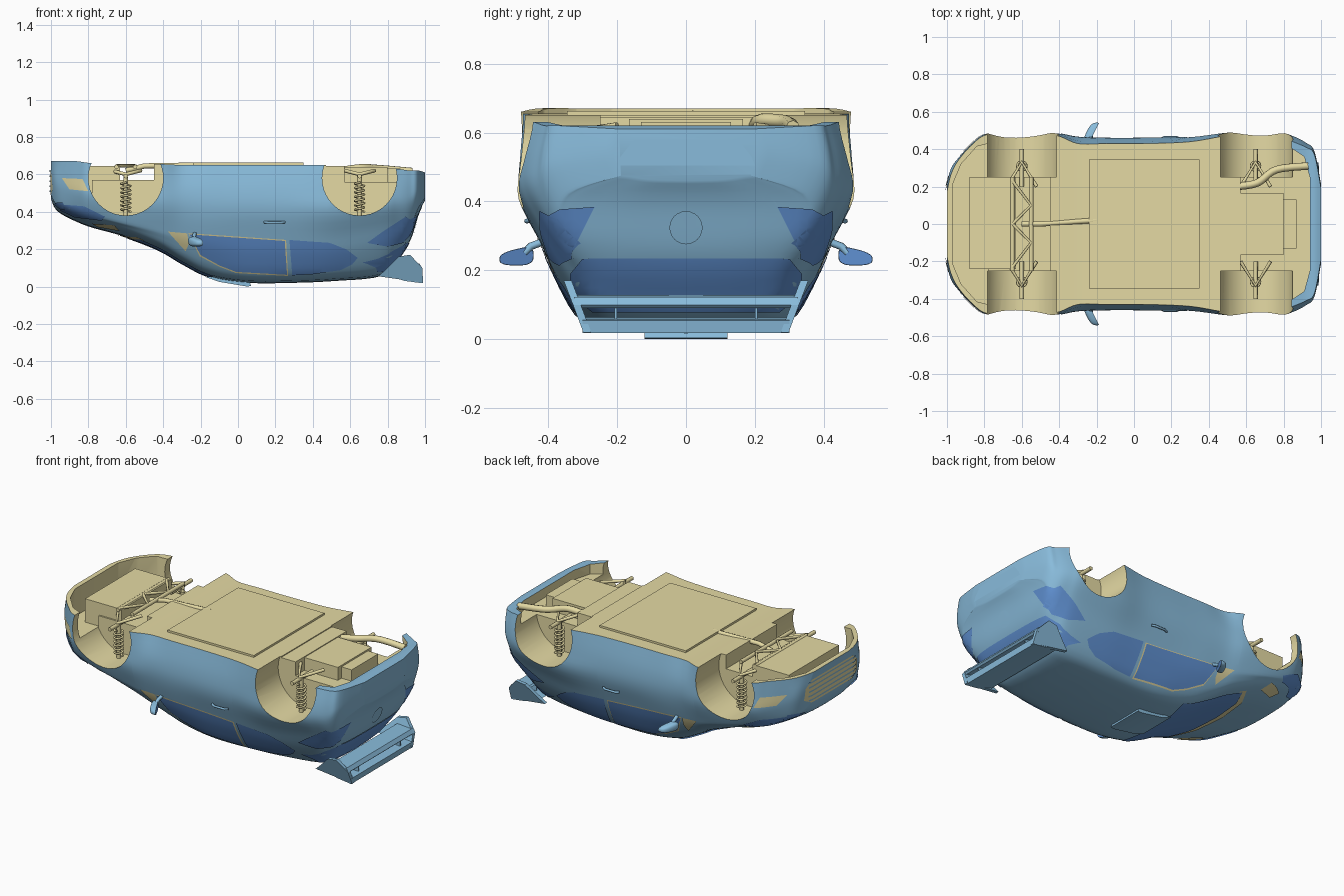
import bpy, bmesh, math
from mathutils import Vector
from mathutils.bvhtree import BVHTree

old = bpy.data.objects.get("Cube")
if old:
    bpy.data.objects.remove(old, do_unlink=True)


def material(name, rgb):
    m = bpy.data.materials.new(name)
    m.use_nodes = True
    m.diffuse_color = (*rgb, 1)
    m.node_tree.nodes["Principled BSDF"].inputs["Base Color"].default_value = (*rgb, 1)
    return m


PAINT = material("light blue paint", (0.25, 0.50, 0.71))
GLASS = material("deep blue glass", (0.12, 0.29, 0.66))
TAN = material("tan underside", (0.78, 0.70, 0.37))


def finish(name, bm, mats, angle=35):
    mesh = bpy.data.meshes.new(name)
    bm.to_mesh(mesh)
    bm.free()
    for m in mats:
        mesh.materials.append(m)
    smooth(mesh, angle)
    ob = bpy.data.objects.new(name, mesh)
    bpy.context.collection.objects.link(ob)
    return ob


def smooth(mesh, angle=35):
    for p in mesh.polygons:
        p.use_smooth = True
    mesh.set_sharp_from_angle(angle=math.radians(angle))


def place(a, b, axis, d):
    return Vector({"x": (d, a, b), "y": (a, d, b), "z": (a, b, d)}[axis])


def spline(points, steps):
    """Catmull-Rom curve through tuples of any length."""
    out, last = [], len(points) - 1
    for i in range(last):
        p = [points[max(0, min(last, i + k))] for k in (-1, 0, 1, 2)]
        for s in range(steps):
            t = s / steps
            out.append([b + t * (c - a) / 2 + t * t * (a - 2.5 * b + 2 * c - d / 2)
                        + t ** 3 * (1.5 * (b - c) + (d - a) / 2) for a, b, c, d in zip(*p)])
    return out + [list(points[-1])]


def prism(name, outline, axis, lo, hi, mat, slots=None):
    bm = bmesh.new()
    face = bm.faces.new([bm.verts.new(place(a, b, axis, lo)) for a, b in outline])
    new = bmesh.ops.extrude_face_region(bm, geom=[face])["geom"]
    shift = place(0, 0, axis, hi - lo)
    bmesh.ops.translate(bm, vec=shift, verts=[v for v in new if isinstance(v, bmesh.types.BMVert)])
    bmesh.ops.recalc_face_normals(bm, faces=bm.faces)
    if slots:
        for f in bm.faces:
            f.material_index = 1
    return finish(name, bm, slots or [mat], 30)


def box(name, x, y, z, mat):
    return prism(name, [(x[0], y[0]), (x[1], y[0]), (x[1], y[1]), (x[0], y[1])], "z", *z, mat)


def circle(cx, cz, r, n=40):
    return [(cx + r * math.cos(k * math.tau / n), cz + r * math.sin(k * math.tau / n)) for k in range(n)]


def tube(name, points, r, mat):
    cu = bpy.data.curves.new(name, "CURVE")
    cu.dimensions = "3D"
    cu.bevel_depth, cu.bevel_resolution, cu.use_fill_caps = r, 2, True
    sp = cu.splines.new("POLY")
    sp.points.add(len(points) - 1)
    for q, p in zip(sp.points, points):
        q.co = (*p, 1)
    cu.materials.append(mat)
    bpy.context.collection.objects.link(bpy.data.objects.new(name, cu))


# Body shell stations: x, roof z, roof half width, belt z, belt half width,
# widest half width, floor z, floor half width
STATIONS = [
    (-1.0, .47, .15, .50, .19, .21, .67, .17),
    (-.98, .42, .20, .46, .26, .29, .67, .26),
    (-.94, .385, .26, .44, .33, .35, .67, .34),
    (-.86, .345, .32, .41, .40, .435, .67, .43),
    (-.78, .315, .35, .39, .44, .482, .66, .48),
    (-.6, .265, .37, .35, .45, .487, .66, .485),
    (-.42, .195, .36, .32, .44, .482, .655, .475),
    (-.3, .125, .33, .30, .425, .46, .65, .43),
    (-.15, .052, .30, .285, .42, .455, .65, .43),
    (.05, .02, .295, .28, .415, .455, .65, .43),
    (.3, .02, .29, .275, .415, .46, .65, .44),
    (.52, .03, .285, .275, .42, .485, .65, .475),
    (.76, .055, .27, .315, .425, .487, .64, .48),
    (.85, .14, .28, .33, .41, .465, .63, .44),
    (.92, .25, .30, .345, .385, .43, .62, .41),
    (.965, .39, .28, .43, .35, .385, .62, .37),
    (1.0, .46, .15, .48, .19, .21, .61, .19)]
shell = bmesh.new()
rings = []
for x, zr, wr, zb, wb, wm, zf, wf in spline(STATIONS, 5):
    drop = min(.03, (zb - zr) * .5)
    half = spline([(0, zr), (wr * .6, zr + drop * .2), (wr, zr + drop),
                   ((wr + wb) / 2 + .015, (zr + drop + zb) / 2), (wb, zb),
                   (wm, zb + .35 * (zf - zb)), (wm, zb + .65 * (zf - zb)), (wf, zf)], 4)
    ring = half + [(-y, z) for y, z in half[:0:-1]]
    rings.append([shell.verts.new((x, y, z)) for y, z in ring])
for a, b in zip(rings, rings[1:]):
    for i in range(len(a)):
        shell.faces.new((a[i - 1], a[i], b[i], b[i - 1]))
shell.faces.new(rings[0])
shell.faces.new(rings[-1])
bmesh.ops.recalc_face_normals(shell, faces=shell.faces)
shell.normal_update()
for f in shell.faces:
    mid = f.calc_center_median()
    f.material_index = int(f.normal.z > .6 and mid.z > .6 and mid.x < .84)
surface = BVHTree.FromBMesh(shell)
body = finish("body_shell", shell, [PAINT, TAN])

# Wheel wells and the open ends of the underside
cutters = []
slots = [PAINT, TAN]
for s in (-1, 1):
    for cx in (-.6, .65):
        cutters.append(prism("well_cutter", circle(cx, .58, .2), "y", s * .25, s * .6, None, slots))
nose = [(-.97, .21), (-.925, .32), (-.84, .415), (-.78, .43)]
bay = [(-.85, .3), (-.45, .3)]
tail = [(.47, .38), (.8, .42), (.85, .4), (.91, .36), (.94, .25)]
for half, depth in ((nose, .5), (bay, .57), (tail, .56)):
    outline = half + [(x, -y) for x, y in half[::-1]]
    cutters.append(prism("bay_cutter", outline, "z", depth, .8, None, slots))
for c in cutters:
    mod = body.modifiers.new("cut", "BOOLEAN")
    mod.operation, mod.solver, mod.object = "DIFFERENCE", "EXACT", c
bpy.context.view_layer.update()
cut = bpy.data.meshes.new_from_object(body.evaluated_get(bpy.context.evaluated_depsgraph_get()))
body.modifiers.clear()
body.data = cut
smooth(cut)
for c in cutters:
    bpy.data.objects.remove(c, do_unlink=True)


def panel(name, outline, axis, sign, mat, lift):
    """Flat outline, gridded and laid onto the body along an axis."""
    bm = bmesh.new()
    bm.faces.new([bm.verts.new((a, b, 0)) for a, b in outline])
    for k in range(2):
        normal = Vector((1 - k, k, 0))
        for i in range(-40, 41):
            bmesh.ops.bisect_plane(bm, geom=bm.verts[:] + bm.edges[:] + bm.faces[:],
                                   plane_co=normal * i * .025, plane_no=normal)
    out = place(0, 0, axis, sign)
    for v in bm.verts:
        start = place(v.co.x, v.co.y, axis, sign * 1.5)
        hit = surface.ray_cast(start, -out)
        if hit[0] is None:
            hit = surface.find_nearest(place(v.co.x, v.co.y, axis, sign * .4))
        v.co = hit[0] + (hit[1] + out).normalized() * lift
    bm.normal_update()
    if sum(f.normal.dot(out) for f in bm.faces) < 0:
        bmesh.ops.reverse_faces(bm, faces=bm.faces)
    return finish(name, bm, [mat], 50)


def mirrored(half):
    return half + [(a, -b) for a, b in half[::-1] if b]


def across(half):
    return half + [(-a, b) for a, b in half[::-1]]


# Side panels, windows and lamps
SIDE = [
    ("door", [(-.39, .6), (-.39, .33), (-.3, .295), (.26, .26), (.285, .4), (.28, .5),
              (.23, .6), (.2, .61), (-.37, .61)], PAINT, .003),
    ("quarter_window", [(-.375, .295), (-.28, .19), (-.265, .225), (-.27, .285)], TAN, .005),
    ("window_trim", [(-.265, .286), (-.205, .163), (-.1, .107), (-.01, .073), (.268, .058),
                     (.257, .25)], TAN, .003),
    ("front_window", [(-.26, .28), (-.2, .17), (-.1, .115), (-.01, .08), (.262, .065),
                      (.25, .245)], GLASS, .006),
    ("rear_side_window", [(.275, .25), (.29, .062), (.4, .068), (.55, .09), (.61, .12), (.64, .155),
                          (.58, .2), (.49, .235)], GLASS, .006),
    ("headlight", [(-.95, .44), (-.95, .41), (-.87, .372), (-.73, .355), (-.71, .375),
                   (-.82, .43)], GLASS, .006),
    ("taillight_side", [(.69, .235), (.8, .215), (.88, .235), (.92, .28), (.935, .35), (.895, .375),
                        (.78, .3)], GLASS, .007),
    ("fog_recess", [(-.94, .58), (-.9, .52), (-.8, .51), (-.83, .575)], TAN, .004),
    ("fender_vent", [(-.78, .34), (-.75, .322), (-.63, .3), (-.66, .33)], TAN, .006)]
for s, side in ((1, "left"), (-1, "right")):
    for name, outline, mat, lift in SIDE:
        panel(f"{name}_{side}", outline, "y", s, mat, lift)
    lamp = [(.265, .385), (.32, .275), (.36, .24), (.385, .265), (.395, .31), (.398, .36), (.365, .378)]
    panel(f"taillight_rear_{side}", [(s * a, b) for a, b in lamp], "x", 1, GLASS, .006)
    lamp = [(.22, .438), (.26, .415), (.31, .41), (.345, .425), (.345, .45), (.3, .45)]
    panel(f"headlight_front_{side}", [(s * a, b) for a, b in lamp], "x", -1, GLASS, .006)
    # Door handle and mirror
    tube(f"door_handle_{side}", [(.14, s * .452, .345), (.16, s * .463, .343), (.23, s * .463, .343),
                                 (.25, s * .452, .345)], .007, PAINT)
    tube(f"mirror_stalk_{side}", [(-.23, s * .41, .285), (-.235, s * .45, .27), (-.23, s * .47, .25)], .011, PAINT)
    bm = bmesh.new()
    bmesh.ops.create_uvsphere(bm, u_segments=24, v_segments=16, radius=1)
    for v in bm.verts:
        x, y, z = (math.copysign(abs(c) ** .7, c) for c in v.co)
        v.co = (min(x, .35) * .032 - .222 + y * .024, s * (.492 + y * .05),
                .238 + z * (.024 - y * .006) - y * .006)
    bmesh.ops.recalc_face_normals(bm, faces=bm.faces)
    bm.normal_update()
    for f in bm.faces:
        f.material_index = int(f.normal.x > .7)
    finish(f"mirror_{side}", bm, [PAINT, GLASS])
    # Coil spring struts
    for end, cx in (("front", -.6), ("rear", .65)):
        coil = [(cx + .025 * math.cos(k * .6), s * .31 + .025 * math.sin(k * .6), .4 + k * .0022)
                for k in range(72)]
        tube(f"{end}_spring_{side}", coil, .006, TAN)
        tube(f"{end}_strut_{side}", [(cx, s * .31, .38), (cx, s * .31, .6)], .013, TAN)
        tube(f"{end}_arm_{side}", [(cx + .08, s * .2, .62), (cx, s * .33, .6), (cx - .08, s * .2, .62)], .01, TAN)
        tube(f"{end}_hub_{side}", [(cx, s * .2, .59), (cx, s * .4, .59)], .012, TAN)

# Windscreen with cowl, front grille, hatch and rear glass
panel("cowl", mirrored([(-.645, 0), (-.62, .2), (-.54, .34), (-.5, .33), (-.56, .2), (-.58, 0)]), "z", -1, TAN, .003)
panel("windscreen", mirrored([(-.6, 0), (-.58, .2), (-.52, .325), (-.13, .27), (-.155, .15), (-.17, 0)]),
      "z", -1, GLASS, .006)
panel("grille", across([(.2, .49), (.26, .52), (.25, .59), (.2, .63)]), "x", -1, TAN, .003)
for i in range(5):
    z = .505 + i * .027
    panel("grille_slat", across([(.23, z), (.23, z + .009)]), "x", -1, PAINT, .007)
panel("hatch", across([(.34, .235), (.26, .4), (.23, .43)]), "x", 1, PAINT, .003)
panel("rear_window", across([(.3, .235), (.335, .19), (.33, .13), (.27, .08)]), "x", 1, GLASS, .005)
panel("plate_recess", across([(.2, .505), (.19, .53), (.15, .58)]), "x", 1, PAINT, .004)
panel("hatch_button", circle(0, .325, .048, 24), "x", 1, PAINT, .008)

# Roof scoop and rear wing with outward leaning end plates
prism("roof_scoop", [(-.17, .05), (-.1, .025), (.05, 0), (.07, .004), (.06, .03), (-.1, .05)], "y", -.12, .12, PAINT)
prism("wing_lower_blade", [(.8, .06), (.89, .03), (.985, .018), (.99, .055), (.97, .058), (.85, .064)],
      "y", -.3, .3, PAINT)
prism("wing_upper_blade", [(.86, .12), (.975, .09), (.985, .1), (.97, .122), (.87, .128)], "y", -.325, .325, PAINT)
for s in (-1, 1):
    plate = prism("wing_end_plate", [(.75, .055), (.8, .1), (.86, .16), (.92, .17), (.985, .1), (.99, .02),
                                     (.89, .035)], "y", s * .275, s * .298, PAINT)
    for v in plate.data.vertices:
        v.co.y += s * (v.co.z - .02) * .38
    prism("wing_strut", [(.88, .04), (.88, .12), (.97, .1), (.97, .04)], "y", s * .2, s * .208, PAINT)

# Underside: floor plate, trays, tank, crossmembers and exhaust
box("floor_plate", (-.24, .35), (-.345, .345), (.64, .662), TAN)
box("engine_tray", (-.88, -.63), (-.24, .25), (.48, .645), TAN)
box("fuel_tank", (.43, .57), (-.25, .25), (.55, .645), TAN)
box("spare_wheel_well", (.57, .8), (-.165, .165), (.55, .64), TAN)
box("rear_silencer", (.8, .87), (-.13, .13), (.55, .63), TAN)
for x in (-.65, -.55):
    tube("crossmember", [(x, -.25, .64), (x, .25, .64)], .012, TAN)
for s in (-1, 1):
    tube("cross_brace", [(-.65, s * .23, .645), (-.55, s * .1, .645), (-.65, 0, .645)], .009, TAN)
tube("front_pipe", [(-.6, 0, .62), (-.5, 0, .645), (-.2, .02, .65)], .014, TAN)
tube("tailpipe", spline([(.55, .2, .62), (.66, .22, .635), (.76, .29, .63), (.93, .31, .615)], 6), .02, TAN)
